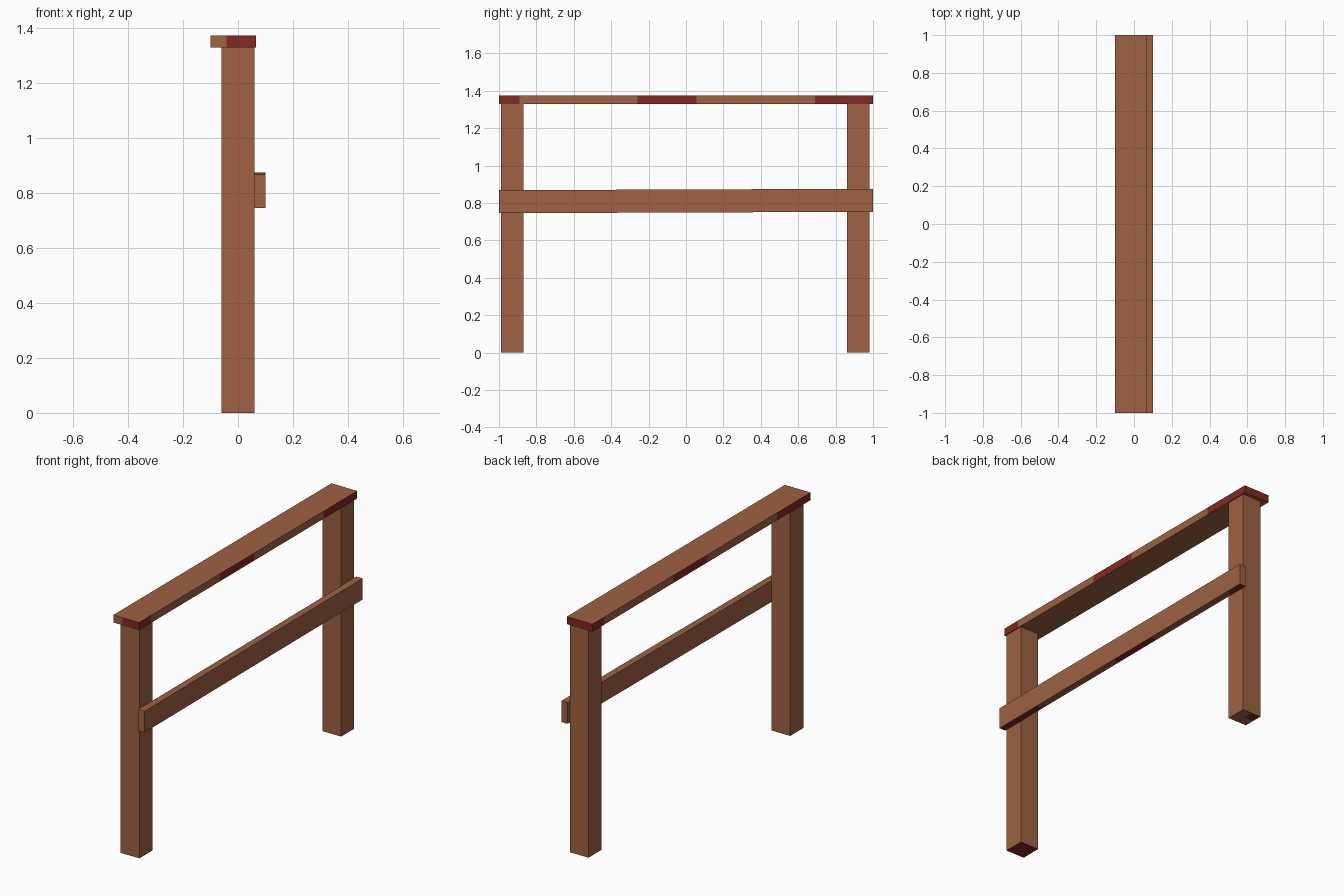
import bpy, bmesh
from mathutils import Vector

if "Cube" in bpy.data.objects:
    bpy.data.objects.remove(bpy.data.objects["Cube"])


def material(name, color):
    m = bpy.data.materials.new(name)
    m.diffuse_color = (*color, 1)
    m.use_nodes = True
    m.node_tree.nodes["Principled BSDF"].inputs["Base Color"].default_value = m.diffuse_color
    return m


WOOD = material("brown wood", (0.342, 0.122, 0.054))
RED = material("dark red paint", (0.231, 0.021, 0.016))


def beam(name, lo, hi, cuts=(), is_red=None, slope=0.0):
    """Box from lo to hi, sliced at (axis, value) cuts and painted by a rule."""
    lo, hi = Vector(lo), Vector(hi)
    bm = bmesh.new()
    bmesh.ops.create_cube(bm, size=1)
    for v in bm.verts:
        v.co = Vector([(lo[i] + hi[i]) / 2 + v.co[i] * (hi[i] - lo[i]) for i in range(3)])
    for axis, value in cuts:
        co, no = Vector(), Vector()
        co[axis], no[axis] = value, 1
        bmesh.ops.bisect_plane(bm, geom=bm.verts[:] + bm.edges[:] + bm.faces[:],
                               plane_co=co, plane_no=no)
    bm.normal_update()
    if is_red:
        for f in bm.faces:
            f.material_index = int(is_red(f.calc_center_median(), f.normal))
    for v in bm.verts:
        v.co.z += slope * v.co.y
    mesh = bpy.data.meshes.new(name)
    bm.to_mesh(mesh)
    bm.free()
    mesh.materials.append(WOOD)
    mesh.materials.append(RED)
    ob = bpy.data.objects.new(name, mesh)
    bpy.context.collection.objects.link(ob)
    return ob


# painted stretches along a rail; the far side uses the mirrored pattern
def striped(y):
    return y < -0.89 or -0.26 < y < 0.055 or y > 0.69


STRIPES = [(1, s * y) for s in (1, -1) for y in (-0.89, -0.26, 0.055, 0.69)]


# top rail: red patches on both long edges and on the ends
def top_rule(c, n):
    if n.x > 0.5:
        return striped(c.y)
    if n.x < -0.5:
        return striped(-c.y)
    if n.y < -0.5:
        return c.x > -0.042
    return n.y > 0.5


beam("top_rail", (-0.10, -1, 1.33), (0.065, 1, 1.374),
     STRIPES + [(0, -0.042)], top_rule)

# middle rail: very slightly sloped, red patches underneath
beam("middle_rail", (0.06, -1, 0.749), (0.10, 1, 0.872), STRIPES,
     lambda c, n: n.z < -0.5 and striped(-c.y), slope=0.0037)

# posts: red on the feet
beam("front_post", (-0.06, -0.99, 0), (0.06, -0.87, 1.33), (),
     lambda c, n: n.z < -0.5)
beam("back_post", (-0.06, 0.86, 0), (0.06, 0.98, 1.33), [(0, 0), (1, 0.92)],
     lambda c, n: n.z < -0.5 and c.x < 0 and c.y > 0.92)
